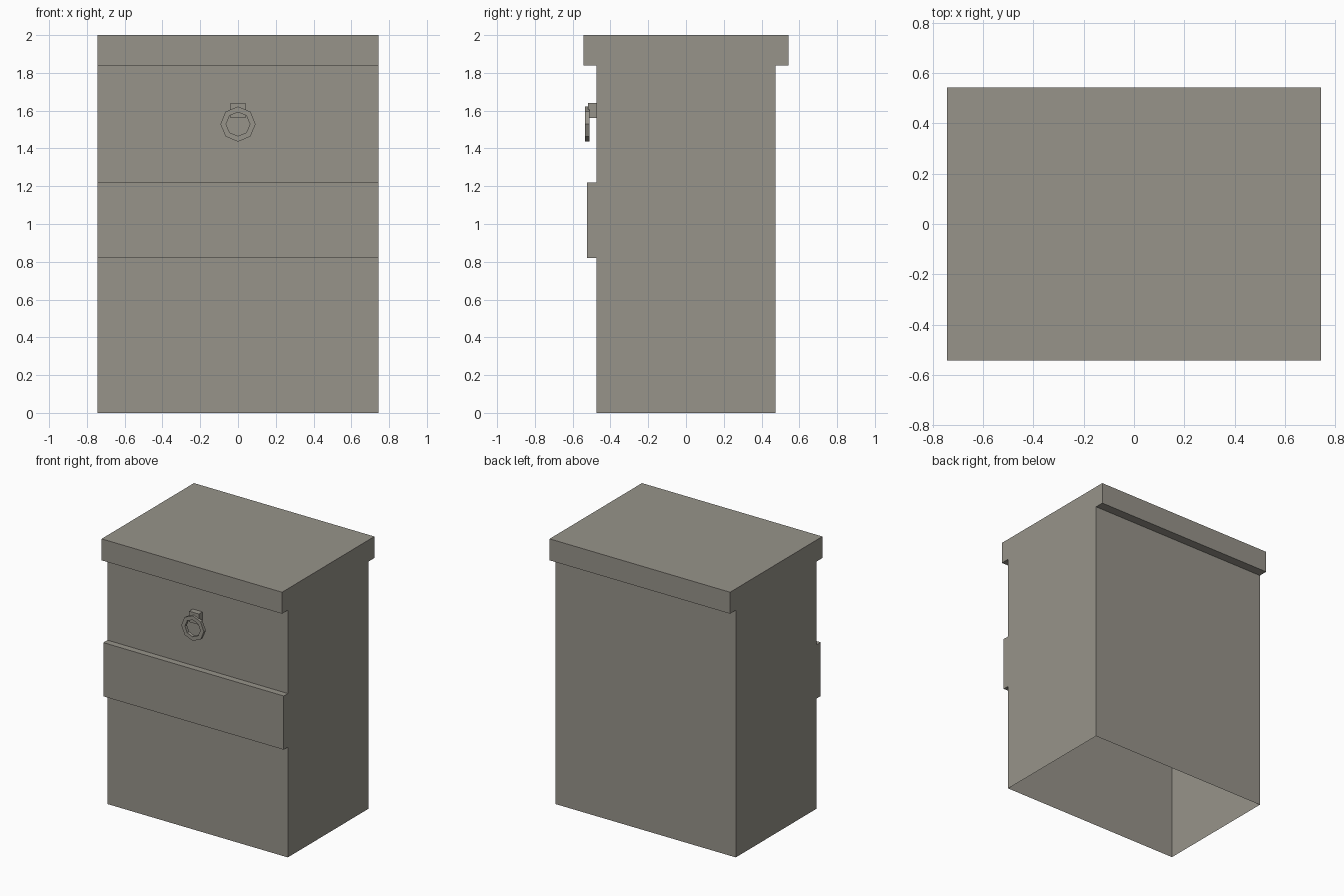
import bpy, bmesh, math

if "Cube" in bpy.data.objects:
    bpy.data.objects.remove(bpy.data.objects["Cube"])

grey = bpy.data.materials.new("warm_grey")
grey.diffuse_color = (0.31, 0.295, 0.255, 1)
grey.use_nodes = True
grey.node_tree.nodes["Principled BSDF"].inputs["Base Color"].default_value = grey.diffuse_color


def make_object(name, bm):
    bmesh.ops.recalc_face_normals(bm, faces=bm.faces[:])
    mesh = bpy.data.meshes.new(name)
    bm.to_mesh(mesh)
    bm.free()
    mesh.materials.append(grey)
    obj = bpy.data.objects.new(name, mesh)
    bpy.context.collection.objects.link(obj)
    return obj


# Cabinet: side profile (y, z) extruded along x, hollow with an open bottom
W = 0.743
profile = [(-0.475, 0), (-0.475, 0.82), (-0.523, 0.82), (-0.523, 1.22),
           (-0.475, 1.22), (-0.475, 1.84), (-0.543, 1.84), (-0.543, 2),
           (0.543, 2), (0.543, 1.84), (0.475, 1.84), (0.475, 0)]
bm = bmesh.new()
left, right = ([bm.verts.new((x, y, z)) for y, z in profile] for x in (-W, W))
bm.faces.new(left)
bm.faces.new(right[::-1])
for i in range(len(profile) - 1):
    bm.faces.new((left[i], right[i], right[i + 1], left[i + 1]))
make_object("cabinet", bm)

# Handle mount: small block on the drawer front
bm = bmesh.new()
bmesh.ops.create_cube(bm, size=1)
for v in bm.verts:
    v.co = (v.co.x * 0.08, -0.4965 + v.co.y * 0.043, 1.6 + v.co.z * 0.08)
make_object("handle_mount", bm)

# Handle ring: eight-sided flat ring
N = 8
bm = bmesh.new()
section = [(0.093, -0.534), (0.093, -0.511), (0.063, -0.511), (0.063, -0.534)]
rings = []
for i in range(N):
    a = 2 * math.pi * i / N
    rings.append([bm.verts.new((r * math.cos(a), y, 1.529 + r * math.sin(a)))
                  for r, y in section])
for i in range(N):
    a, b = rings[i], rings[(i + 1) % N]
    for j in range(4):
        k = (j + 1) % 4
        bm.faces.new((a[j], b[j], b[k], a[k]))
make_object("handle_ring", bm)
